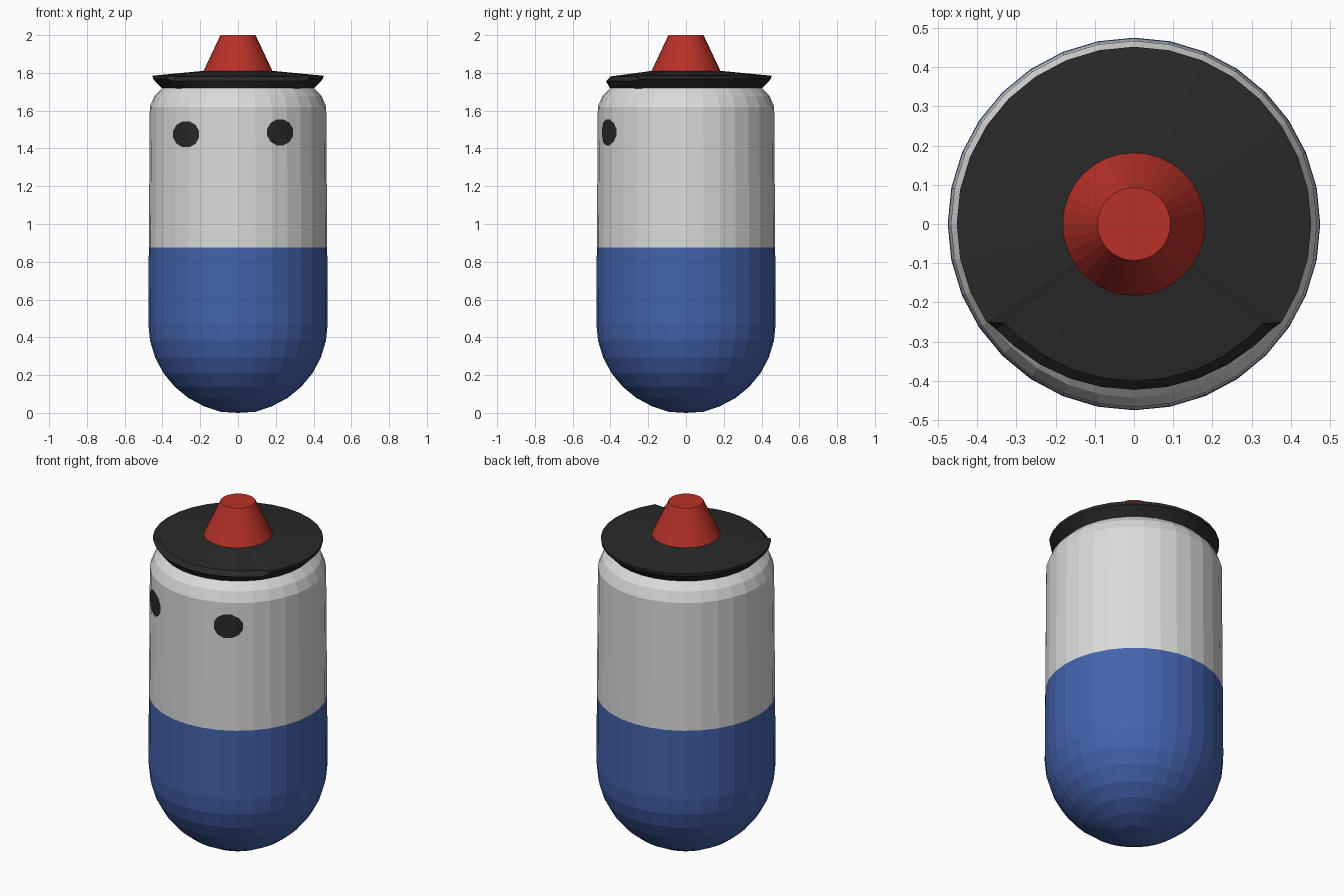
import bpy, bmesh, math

if "Cube" in bpy.data.objects:
    bpy.data.objects.remove(bpy.data.objects["Cube"])

N = 32                       # sides of every round part
STEP = 2 * math.pi / N


def material(name, rgb):
    m = bpy.data.materials.new(name)
    m.diffuse_color = (*rgb, 1)
    m.use_nodes = True
    m.node_tree.nodes["Principled BSDF"].inputs["Base Color"].default_value = m.diffuse_color
    return m


WHITE = material("light grey", (0.70, 0.715, 0.70))
BLUE = material("blue", (0.058, 0.125, 0.42))
BLACK = material("black", (0.022, 0.022, 0.022))
RED = material("red", (0.48, 0.031, 0.021))


def finish(name, bm, mats, recalc=True):
    if recalc:
        bmesh.ops.recalc_face_normals(bm, faces=bm.faces)
    me = bpy.data.meshes.new(name)
    bm.to_mesh(me)
    bm.free()
    for m in mats:
        me.materials.append(m)
    ob = bpy.data.objects.new(name, me)
    bpy.context.collection.objects.link(ob)
    return ob


def ring(bm, rz, angles):
    """Ring of vertices; rz(a) gives radius and height, a = 0 is the front."""
    vs = []
    for a in angles:
        r, z = rz(a)
        vs.append(bm.verts.new((r * math.sin(a), -r * math.cos(a), z)))
    return vs


def loft(bm, rings):
    """Skin successive rings and cap both ends."""
    n = len(rings[0])
    for lo, hi in zip(rings, rings[1:]):
        for i in range(n):
            j = (i + 1) % n
            bm.faces.new((lo[i], lo[j], hi[j], hi[i]))
    bm.faces.new(rings[0][::-1])
    bm.faces.new(rings[-1])


ROUND = [-math.pi + i * STEP for i in range(N)]

# Body: hemispherical base, slightly tapered side, rounded shoulder
R0, R1, ZS, SPLIT = 0.475, 0.467, 1.62, 0.876


def body_radius(z):
    return R0 + (R1 - R0) * (z - R0) / (ZS - R0)


profile = [(R0 * math.sin(t), R0 * (1 - math.cos(t)))
           for t in (i * math.pi / 16 for i in range(1, 9))]
profile[0] = (profile[0][0], 0.006)
profile += [(body_radius(SPLIT), SPLIT), (R1, ZS), (0.443, 1.677), (0.40, 1.722)]
bm = bmesh.new()
loft(bm, [ring(bm, lambda a, p=p: p, ROUND) for p in profile])
bottom = min(bm.faces, key=lambda f: f.calc_center_median().z)
tip = bmesh.ops.poke(bm, faces=[bottom])["verts"][0]
tip.co.z = 0
for f in bm.faces:
    f.material_index = 1 if f.calc_center_median().z < SPLIT else 0
finish("body", bm, [WHITE, BLUE])

# Brim: shallow cone disc whose front edge is cut back
NOTCH = math.radians(52.5)
BRIM = sorted(ROUND + [-NOTCH, NOTCH])


def brim_mid(a):
    if abs(a) < 5 * STEP - 0.01:
        return 0.423 + 0.022 * (abs(a) / (5 * STEP)) ** 2, 1.756
    return 0.45, 1.768


def brim_edge(a):
    if abs(a) < NOTCH + 0.01:
        return 0.40 + 0.015 * (a / NOTCH) ** 2, 1.781
    return 0.452, 1.785


bm = bmesh.new()
loft(bm, [ring(bm, f, BRIM) for f in
          (lambda a: (0.402, 1.718), brim_mid, brim_edge, lambda a: (0.17, 1.812))])
finish("brim", bm, [BLACK])

# Cone on top
bm = bmesh.new()
loft(bm, [ring(bm, lambda a, p=p: p, ROUND) for p in ((0.187, 1.80), (0.093, 2.0))])
finish("top_cone", bm, [RED])


# Eyes: thin discs wrapped on the body facets
def eye(name, cx, cz, r):
    bm = bmesh.new()
    bm.faces.new([bm.verts.new((cx + r * math.cos(t), 0, cz + r * math.sin(t)))
                  for t in (math.radians(15 + 30 * i) for i in range(12))])
    for k in range(-6, 7):
        bmesh.ops.bisect_plane(bm, geom=bm.verts[:] + bm.edges[:] + bm.faces[:],
                               plane_co=(R1 * math.sin(k * STEP), 0, 0),
                               plane_no=(1, 0, 0))
    for v in bm.verts:
        apothem = body_radius(v.co.z) * math.cos(STEP / 2) + 0.004
        mids = [(k + 0.5) * STEP for k in range(-6, 6)]
        v.co.y = -min((apothem - v.co.x * math.sin(a)) / math.cos(a) for a in mids)
    for f in bm.faces:
        f.normal_update()
        if f.normal.y > 0:
            f.normal_flip()
    finish(name, bm, [BLACK], recalc=False)


eye("eye_left", -0.275, 1.475, 0.071)
eye("eye_right", 0.223, 1.485, 0.071)
